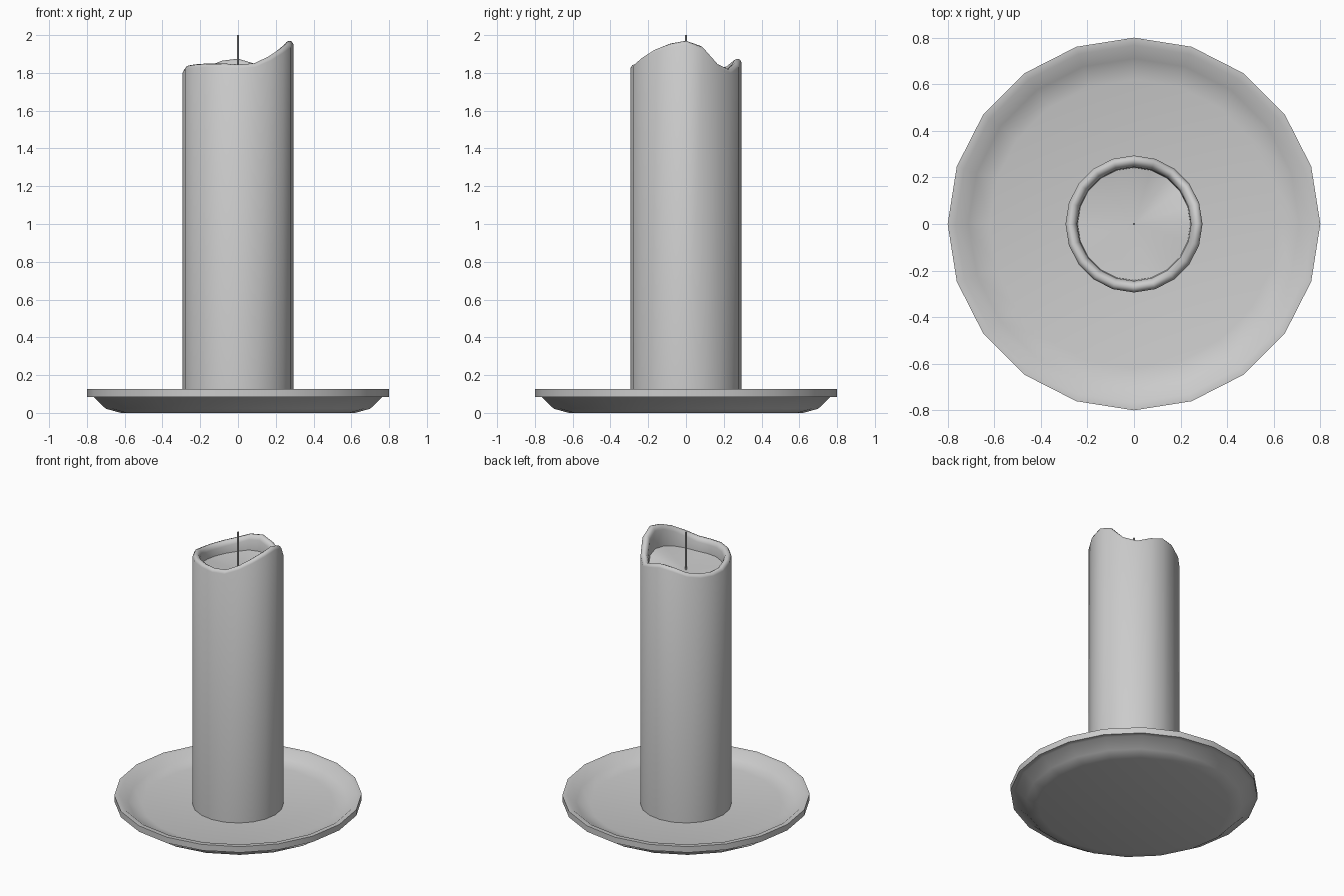
import bpy, bmesh, math

if "Cube" in bpy.data.objects:
    bpy.data.objects.remove(bpy.data.objects["Cube"])

N = 20


def lathe(name, rings, cap_bottom=None, cap_top=None, angle=40):
    """Skin a stack of rings: each is (radius, height function of side index)."""
    bm = bmesh.new()
    loops = []
    for r, h in rings:
        loops.append([bm.verts.new((r * math.cos(math.tau * i / N),
                                    r * math.sin(math.tau * i / N), h(i)))
                      for i in range(N)])
    for a, b in zip(loops, loops[1:]):
        for i in range(N):
            j = (i + 1) % N
            bm.faces.new((a[i], a[j], b[j], b[i]))
    for z, loop in ((cap_bottom, loops[0]), (cap_top, loops[-1])):
        if z is not None:
            c = bm.verts.new((0, 0, z))
            for i in range(N):
                bm.faces.new((loop[i], loop[(i + 1) % N], c))
    bmesh.ops.recalc_face_normals(bm, faces=bm.faces[:])
    me = bpy.data.meshes.new(name)
    bm.to_mesh(me)
    bm.free()
    ob = bpy.data.objects.new(name, me)
    bpy.context.collection.objects.link(ob)
    bpy.ops.object.select_all(action='DESELECT')
    ob.select_set(True)
    bpy.context.view_layer.objects.active = ob
    bpy.ops.object.shade_smooth_by_angle(angle=math.radians(angle))
    return ob


def flat(z):
    return lambda i: z


# Shallow dish with a squared lip
dish = [(0.62, 0.0), (0.70, 0.022), (0.765, 0.085), (0.80, 0.085),
        (0.80, 0.127), (0.767, 0.127), (0.71, 0.08), (0.62, 0.06)]
lathe("dish", [(r, flat(z)) for r, z in dish], 0.0, 0.06, 45)

# Candle with a wavy melted rim and a sunken wax pool
RIM = [1.97, 1.94, 1.85, 1.82, 1.85, 1.875, 1.865, 1.835, 1.82, 1.815,
       1.82, 1.84, 1.846, 1.85, 1.85, 1.845, 1.85, 1.885, 1.925, 1.955]


def rim(offset):
    return lambda i: RIM[i] + offset


def pool(i):
    return 1.74 + 0.5 * (RIM[i] - 1.82)


lathe("candle", [(0.294, flat(0.05)), (0.294, rim(-0.02)), (0.285, rim(-0.004)),
                 (0.27, rim(0)), (0.255, rim(-0.008)), (0.245, rim(-0.03)),
                 (0.242, pool)], 0.05, 1.73, 50)

# Wick
bpy.ops.mesh.primitive_cylinder_add(vertices=8, radius=0.005, depth=0.28,
                                    location=(0, 0, 1.86))
bpy.context.object.name = "wick"
bpy.ops.object.shade_smooth_by_angle(angle=math.radians(50))
